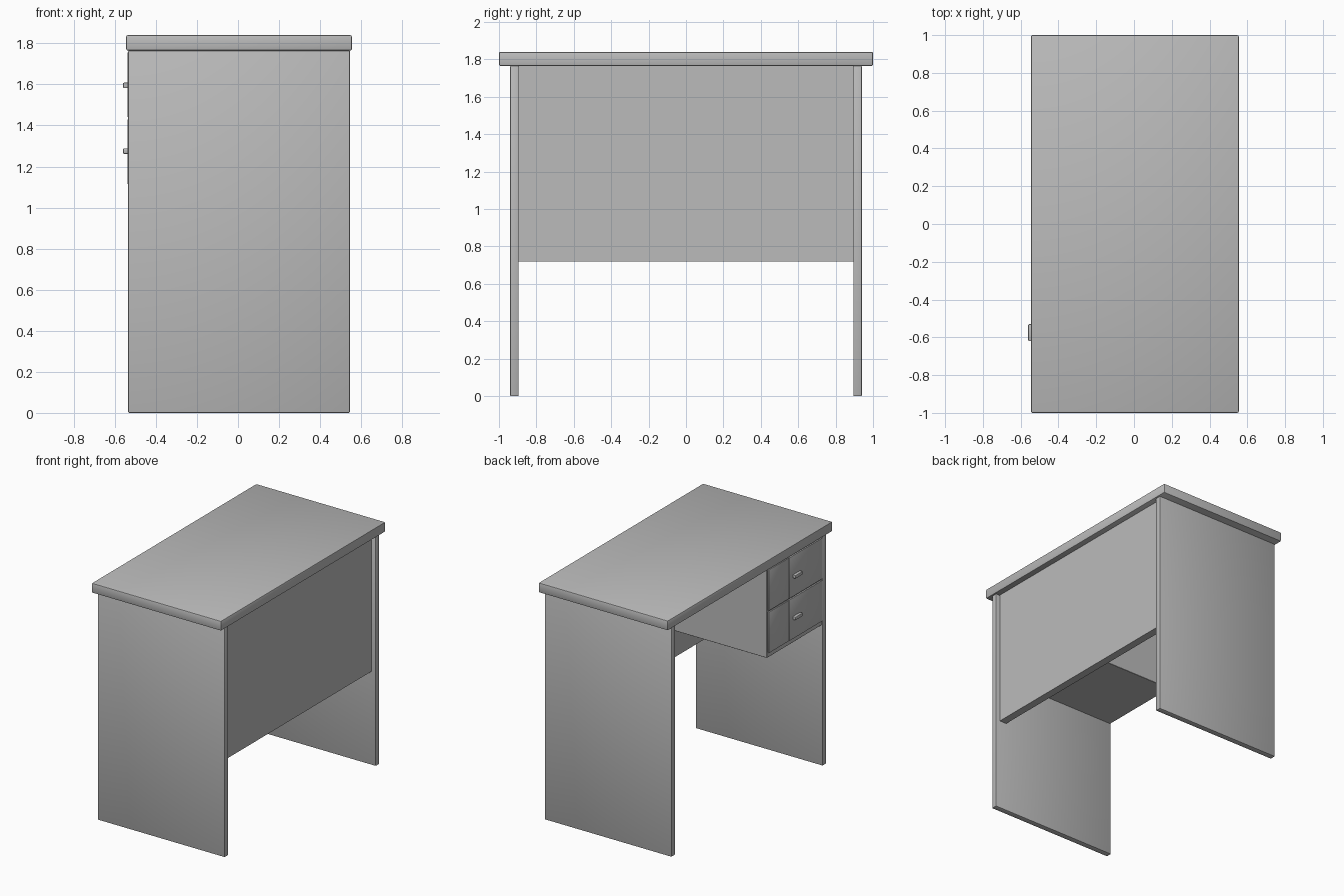
import bpy
from mathutils import Vector

cube = bpy.data.objects.get("Cube")
if cube:
    bpy.data.objects.remove(cube, do_unlink=True)

# Single plain grey finish
grey = bpy.data.materials.new("plain_grey")
grey.use_nodes = True
colour = (0.5, 0.5, 0.5, 1)
grey.diffuse_color = colour
grey.node_tree.nodes["Principled BSDF"].inputs["Base Color"].default_value = colour


def board(name, low, high, bevel=0.005, segments=2):
    """Box between two corners with softened edges."""
    low, high = Vector(low), Vector(high)
    bpy.ops.mesh.primitive_cube_add(size=1, location=(low + high) / 2)
    ob = bpy.context.object
    ob.name = name
    ob.scale = high - low
    bpy.ops.object.transform_apply(location=False, rotation=False, scale=True)
    if bevel:
        mod = ob.modifiers.new("Soft edges", "BEVEL")
        mod.width = bevel
        mod.segments = segments
        bpy.ops.object.modifier_apply(modifier=mod.name)
    ob.data.materials.append(grey)
    bpy.ops.object.shade_smooth_by_angle()
    return ob


# Table top and the two slab legs
board("table_top", (-0.545, -1, 1.765), (0.555, 1, 1.84), 0.008)
board("right_leg", (-0.535, -0.94, 0), (0.545, -0.895, 1.765))
board("left_leg", (-0.535, 0.895, 0), (0.545, 0.94, 1.765))

# Privacy panel between the legs
board("privacy_panel", (0.45, -0.895, 0.72), (0.51, 0.895, 1.765), 0)

# Drawer cabinet hung under the top
board("cabinet", (-0.527, -0.895, 1.08), (0.45, -0.23, 1.765), 0.002, 1)

# Drawer fronts, each with a vertical joint and a pull
for name, z, pull_z in (("upper", 1.44, 1.595), ("lower", 1.115, 1.275)):
    top = z + 0.315
    board(name + "_drawer_front", (-0.538, -0.89, z), (-0.52, -0.49, top), 0.003)
    board(name + "_drawer_front_side", (-0.536, -0.489, z), (-0.52, -0.245, top), 0.003)
    board(name + "_handle", (-0.56, -0.62, pull_z - 0.013),
          (-0.53, -0.53, pull_z + 0.013), 0.005)
